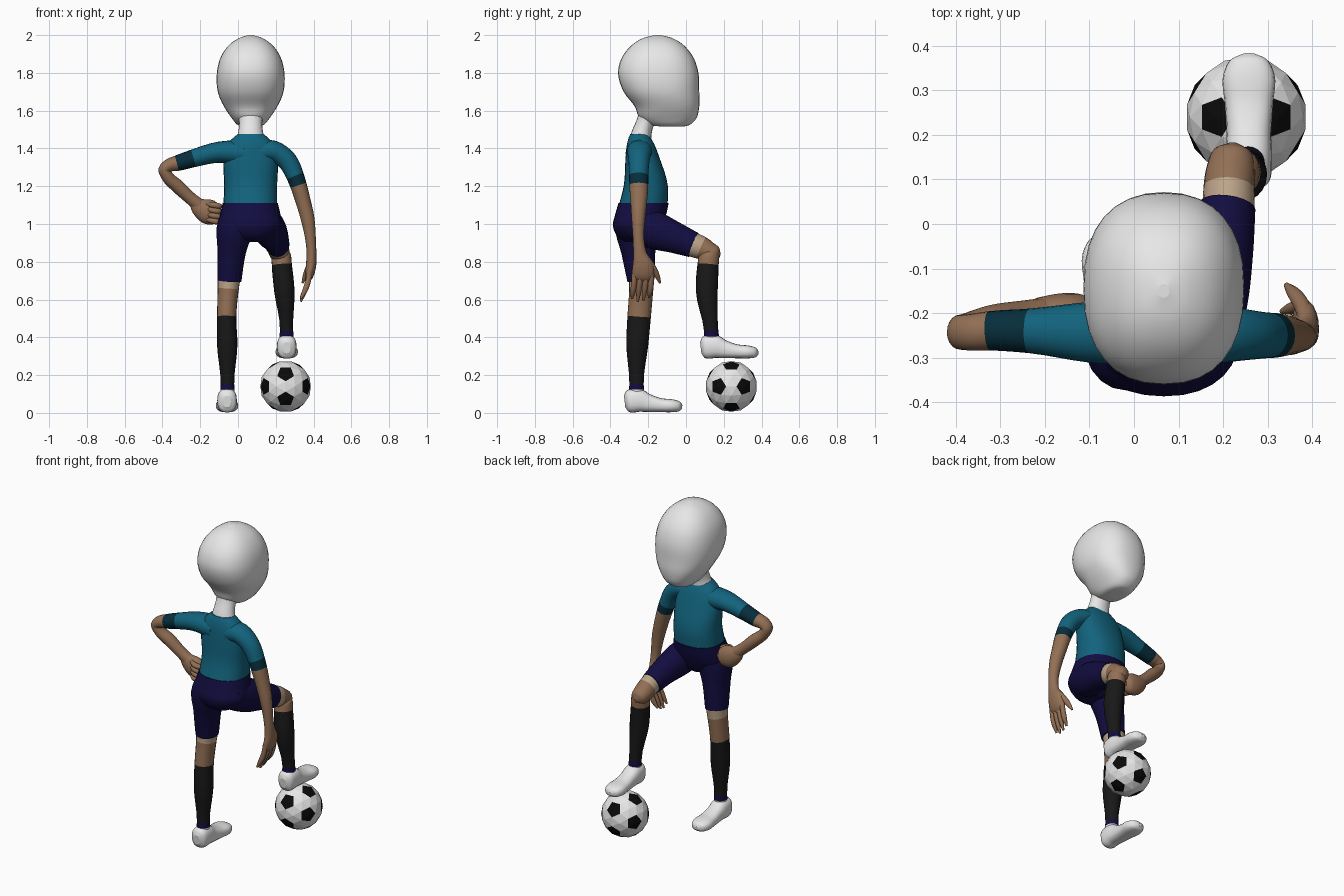
import bpy, bmesh, math
from mathutils import Vector

cube = bpy.data.objects.get("Cube")
if cube:
    bpy.data.objects.remove(cube, do_unlink=True)

X_AXIS, Y_AXIS = Vector((1, 0, 0)), Vector((0, 1, 0))
PALETTE = {
    "white": (.8, .8, .8), "teal": (.006, .125, .205), "dark_teal": (.002, .027, .045),
    "navy": (.006, .004, .052), "skin": (.29, .16, .09), "cream": (.5, .37, .25),
    "sock_black": (.009, .009, .009), "ball_black": (.003, .003, .003),
}
materials = {}
for label, rgb in PALETTE.items():
    mat = bpy.data.materials.new(label)
    mat.use_nodes = True
    mat.diffuse_color = (*rgb, 1)
    shader = mat.node_tree.nodes["Principled BSDF"]
    shader.inputs["Base Color"].default_value = (*rgb, 1)
    shader.inputs["Roughness"].default_value = .7
    materials[label] = mat


def finish(name, bm, colours):
    """Turn a bmesh into a named object with the given material slots."""
    mesh = bpy.data.meshes.new(name)
    bm.to_mesh(mesh)
    bm.free()
    for colour in colours:
        mesh.materials.append(materials[colour])
    obj = bpy.data.objects.new(name, mesh)
    bpy.context.collection.objects.link(obj)
    return obj


def smooth_path(points, steps):
    """Interpolate control rows with a chord-length Hermite spline."""
    rows = [Vector(p) for p in points]
    gaps = [max((b - a).length, .001) for a, b in zip(rows, rows[1:])]
    slopes = [(b - a) / h for a, b, h in zip(rows, rows[1:], gaps)]
    tangents = [slopes[0]]
    for i in range(1, len(slopes)):
        before, after = gaps[i - 1], gaps[i]
        tangents.append((slopes[i - 1] * after + slopes[i] * before) / (before + after))
    tangents.append(slopes[-1])
    dense = []
    for i, h in enumerate(gaps):
        for s in range(steps):
            t = s / steps
            ease = t * t * (3 - 2 * t)
            dense.append(rows[i] * (1 - ease) + rows[i + 1] * ease
                         + tangents[i] * (h * t * (1 - t) ** 2)
                         - tangents[i + 1] * (h * t * t * (1 - t)))
    return dense + [rows[-1]]


def tube(name, points, colours, ref=X_AXIS, level=False, power=2, sides=20, steps=4):
    """Loft ovals along rows of x, y, z, radius along ref, other radius.
    colours names one material per control segment; the last one repeats."""
    colours = colours.split()
    slots = list(dict.fromkeys(colours))
    rows = smooth_path(points, steps)
    centres = [Vector(r[:3]) for r in rows]
    bm = bmesh.new()
    rings = []
    for i, row in enumerate(rows):
        along = (centres[min(i + 1, len(rows) - 1)] - centres[max(i - 1, 0)]).normalized()
        u = X_AXIS if level else (ref - along * ref.dot(along)).normalized()
        v = Y_AXIS if level else along.cross(u)
        ring = []
        for k in range(sides):
            angle = math.tau * k / sides
            c, s = math.cos(angle), math.sin(angle)
            c = math.copysign(abs(c) ** (2 / power), c)
            s = math.copysign(abs(s) ** (2 / power), s)
            ring.append(bm.verts.new(centres[i] + u * c * max(row[3], .002)
                                     + v * s * max(row[4], .002)))
        rings.append(ring)
    for i, (low, high) in enumerate(zip(rings, rings[1:])):
        slot = slots.index(colours[min(i // steps, len(colours) - 1)])
        for k in range(sides):
            n = (k + 1) % sides
            face = bm.faces.new((low[k], low[n], high[n], high[k]))
            face.smooth = True
            face.material_index = slot
    bm.faces.new(rings[0][::-1]).material_index = slots.index(colours[0])
    bm.faces.new(rings[-1]).material_index = slots.index(colours[-1])
    return finish(name, bm, slots)


# Head and neck
tube("head", [
    (.067, -.07, 1.515, .03, .05), (.067, -.085, 1.525, .07, .105),
    (.067, -.095, 1.56, .1, .15), (.067, -.1, 1.62, .14, .17),
    (.067, -.13, 1.7, .174, .2), (.067, -.147, 1.8, .179, .213),
    (.067, -.15, 1.87, .164, .195), (.067, -.15, 1.94, .122, .145),
    (.067, -.15, 1.985, .06, .075), (.067, -.15, 2, .012, .015),
], "white", level=True, power=2.35, sides=32)
tube("neck", [(.067, -.243, 1.44, .08, .058), (.067, -.235, 1.485, .066, .054),
              (.067, -.21, 1.55, .062, .052), (.067, -.17, 1.63, .09, .07)],
     "white", level=True)

# Shirt and seat of the shorts
tube("shirt_body", [
    (.065, -.228, 1.09, .143, .13), (.067, -.213, 1.2, .14, .117),
    (.067, -.23, 1.35, .142, .09), (.067, -.24, 1.42, .125, .073),
    (.067, -.245, 1.46, .088, .057), (.067, -.245, 1.476, .068, .05),
], "teal", level=True, power=2.3, sides=28)
tube("shorts_seat", [
    (.08, -.26, .905, .04, .06), (.073, -.26, .94, .12, .108),
    (.067, -.255, 1, .168, .132), (.065, -.24, 1.05, .16, .135),
    (.065, -.225, 1.11, .146, .133),
], "navy", level=True, power=2.2, sides=28)

# Standing leg
tube("standing_leg", [
    (-.056, -.262, .1, .036, .038), (-.056, -.262, .125, .037, .039),
    (-.056, -.262, .155, .036, .038), (-.057, -.258, .36, .054, .058),
    (-.06, -.248, .51, .051, .062), (-.052, -.237, .655, .056, .064),
    (-.048, -.235, .71, .06, .067),
], "white navy sock_black sock_black skin cream")
tube("standing_shorts_leg", [
    (-.046, -.238, .7, .064, .072), (-.034, -.252, .85, .075, .09),
    (-.01, -.262, 1, .096, .112), (.01, -.255, 1.06, .08, .1),
], "navy")

# Raised leg, bent at the knee
tube("raised_shorts_leg", [
    (.13, -.28, 1.01, .095, .09), (.17, -.17, .968, .086, .1),
    (.196, -.06, .928, .072, .083), (.21, .04, .889, .063, .068),
], "navy")
tube("raised_thigh", [
    (.207, .01, .9, .056, .062), (.212, .04, .889, .058, .064),
    (.213, .08, .874, .057, .061), (.217, .12, .853, .055, .054),
    (.222, .16, .838, .044, .042), (.224, .18, .832, .012, .012),
], "cream cream skin")
tube("raised_shin", [
    (.226, .12, .875, .02, .02), (.228, .122, .84, .05, .052),
    (.232, .117, .785, .053, .056), (.245, .11, .65, .054, .058),
    (.257, .133, .437, .035, .038), (.257, .135, .405, .037, .039),
    (.257, .135, .38, .036, .038),
], "skin skin sock_black sock_black navy white")


def shoe(name, x, y, z):
    """Plain rounded shoe, heel at y and sole at z."""
    profile = [(0, .06, .02, .03), (.018, .062, .046, .058), (.07, .066, .052, .062),
               (.12, .053, .05, .049), (.19, .041, .054, .037), (.26, .037, .057, .033),
               (.29, .034, .042, .026), (.305, .033, .012, .009)]
    tube(name, [(x, y + d, z + h, wide, tall) for d, h, wide, tall in profile],
         "white", power=2.5)


shoe("standing_shoe", -.058, -.325, 0)
shoe("raised_shoe", .258, .078, .285)

# Arm resting on the hip
tube("hip_arm", [
    (.03, -.245, 1.375, .075, .07), (-.1, -.243, 1.38, .068, .056),
    (-.235, -.24, 1.348, .05, .047), (-.325, -.24, 1.321, .044, .041),
    (-.365, -.243, 1.31, .041, .035), (-.39, -.243, 1.288, .039, .031),
    (-.375, -.238, 1.253, .038, .032), (-.32, -.22, 1.2, .038, .036),
    (-.25, -.205, 1.135, .033, .033), (-.2, -.198, 1.095, .032, .036),
], "teal teal dark_teal skin", ref=Y_AXIS)
tube("hip_palm", [
    (-.235, -.2, 1.12, .024, .028), (-.2, -.198, 1.088, .036, .052),
    (-.15, -.198, 1.062, .043, .066), (-.11, -.195, 1.05, .036, .05),
    (-.09, -.19, 1.045, .014, .022),
], "skin", ref=Y_AXIS)
for i in range(4):
    z = 1.1 - i * .028
    tube(f"hip_finger_{i + 1}", [
        (-.165, -.222, z + .008, .01, .01), (-.13, -.24, z, .017, .016),
        (-.1, -.235, z - .005, .016, .015), (-.085, -.215, z - .006, .006, .006),
    ], "skin", ref=Y_AXIS, sides=10)

# Hanging arm
tube("hanging_arm", [
    (.08, -.245, 1.37, .07, .07), (.19, -.246, 1.385, .066, .056),
    (.26, -.249, 1.335, .056, .053), (.302, -.25, 1.255, .051, .047),
    (.32, -.25, 1.205, .05, .044), (.345, -.25, 1.12, .044, .04),
    (.366, -.252, 1.04, .037, .037), (.386, -.25, .9, .03, .027),
    (.389, -.243, .84, .036, .026), (.386, -.228, .775, .056, .027),
    (.375, -.228, .72, .054, .021), (.368, -.23, .7, .04, .012),
], "teal teal teal dark_teal skin", ref=Y_AXIS)
for i in range(4):
    y = -.272 + i * .03
    tip = .585 + abs(i - 1.3) * .015
    tube(f"hanging_finger_{i + 1}", [
        (.379, y, .755, .014, .014), (.372, y - .002, .7, .015, .015),
        (.353, y - .008, .645, .014, .014), (.332, y - .014, tip, .006, .006),
    ], "skin", ref=Y_AXIS, sides=10)
tube("hanging_thumb", [
    (.388, -.22, .83, .018, .018), (.378, -.185, .78, .02, .018),
    (.358, -.155, .73, .015, .015), (.342, -.137, .688, .006, .006),
], "skin", ref=Y_AXIS, sides=10)

# Ball: an icosahedron with its corners cut off, black on the five-sided panels
golden = (1 + math.sqrt(5)) / 2
corners = []
for a in (-1, 1):
    for b in (-golden, golden):
        corners += [Vector((a, 0, b)), Vector((b, a, 0)), Vector((0, b, a))]
ball = bmesh.new()
for p in corners:
    for q in corners:
        if p != q and (p - q).length < 2.1:
            ball.verts.new(p.lerp(q, 1 / 3))
bmesh.ops.convex_hull(ball, input=ball.verts)
bmesh.ops.dissolve_limit(ball, angle_limit=.02, verts=ball.verts, edges=ball.edges)
for face in ball.faces:
    face.material_index = int(len(face.verts) == 5)
bmesh.ops.poke(ball, faces=ball.faces)
bmesh.ops.recalc_face_normals(ball, faces=ball.faces)
for vert in ball.verts:
    vert.co = vert.co.normalized() * .136 + Vector((.252, .24, .14))
finish("ball", ball, ["white", "ball_black"])
